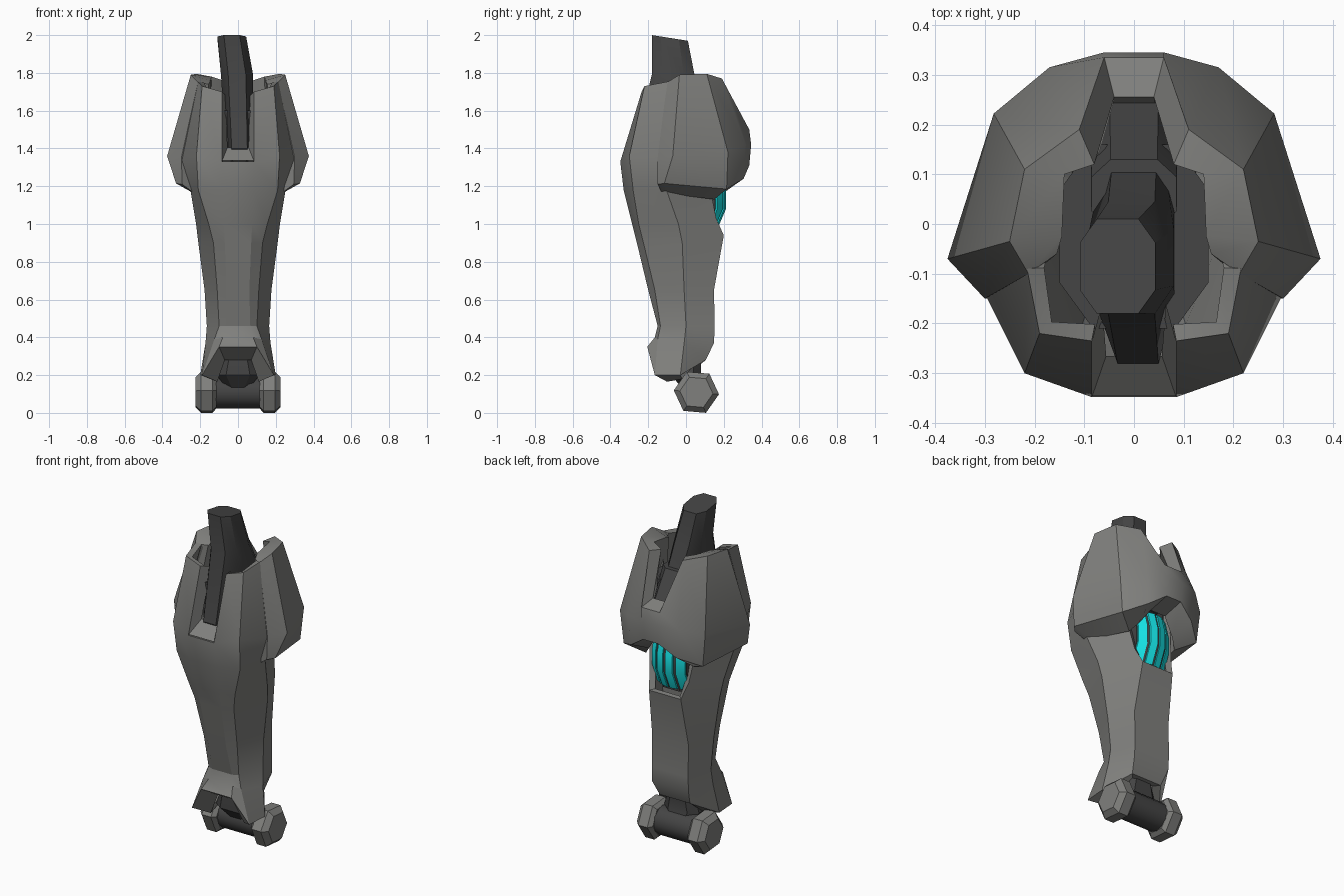
import bpy, bmesh, math

if "Cube" in bpy.data.objects:
    bpy.data.objects.remove(bpy.data.objects["Cube"])


def material(name, rgb):
    m = bpy.data.materials.new(name)
    m.diffuse_color = (*rgb, 1)
    m.use_nodes = True
    m.node_tree.nodes["Principled BSDF"].inputs["Base Color"].default_value = m.diffuse_color
    return m


GREY = material("armour grey", (.215, .215, .205))
DARK = material("dark metal", (.058, .058, .058))
CYAN = material("glow cyan", (.008, .78, .80))


def shade(ob, angle):
    bpy.ops.object.select_all(action='DESELECT')
    ob.select_set(True)
    bpy.context.view_layer.objects.active = ob
    bpy.ops.object.shade_smooth_by_angle(angle=math.radians(angle))


def make(name, verts, faces, mat, angle=30, fix=True):
    bm = bmesh.new()
    vs = [bm.verts.new(v) for v in verts]
    for f in faces:
        bm.faces.new([vs[i] for i in f])
    if fix:
        bmesh.ops.recalc_face_normals(bm, faces=bm.faces)
    me = bpy.data.meshes.new(name)
    bm.to_mesh(me)
    bm.free()
    ob = bpy.data.objects.new(name, me)
    bpy.context.collection.objects.link(ob)
    me.materials.append(mat)
    shade(ob, angle)
    return ob


def mirrored(cols):
    """Right-hand columns followed by their mirror images."""
    return cols + [[(-x, y, z) for x, y, z in c] for c in reversed(cols)]


def tube(name, rings, mat, angle=30):
    """Bridge equal rings of points and cap both ends."""
    n = len(rings[0])
    faces = [(r * n + i, r * n + (i + 1) % n, (r + 1) * n + (i + 1) % n, (r + 1) * n + i)
             for r in range(len(rings) - 1) for i in range(n)]
    faces += [tuple(range(n)), tuple(range((len(rings) - 1) * n, len(rings) * n))]
    return make(name, [p for r in rings for p in r], faces, mat, angle)


def octagon(z, cx, cy, hx, hy, tilt=0):
    pts = [(1, .5), (.55, 1), (-.55, 1), (-1, .5), (-1, -.5), (-.55, -1), (.55, -1), (1, -.5)]
    return [(cx + hx * a, cy + hy * b, z - tilt * b) for a, b in pts]


def disc(x, r, n, turn=0):
    return [(x, .055 + r * math.cos(t), .109 + r * math.sin(t))
            for t in [2 * math.pi * i / n + turn for i in range(n)]]


# Shin shell: front, corner, side and rear columns, each from top to bottom
front = [(.085, -.235, 1.70), (.085, -.348, 1.33), (.085, -.33, 1.18), (.075, -.285, 1.0),
         (.07, -.26, .9), (.06, -.2, .65), (.065, -.15, .46), (.08, -.165, .40),
         (.10, -.205, .35), (.07, -.09, .28)]
corner = [(.19, -.22, 1.73), (.22, -.30, 1.36), (.21, -.28, 1.18), (.155, -.25, 1.0),
          (.13, -.225, .9), (.11, -.165, .65), (.10, -.135, .46), (.125, -.15, .39),
          (.19, -.165, .2), (.11, -.10, .165)]
side = [(.215, -.09, 1.755), (.30, -.14, 1.34), (.25, -.10, 1.17), (.222, -.04, 1.0),
        (.21, -.02, .9), (.177, -.01, .65), (.165, 0, .46), (.172, -.01, .37),
        (.20, -.03, .2), (.12, -.02, .18)]
rear = [(.17, .09, 1.45), (.16, .11, 1.36), (.15, .13, 1.18), (.13, .16, 1.03),
        (.105, .20, .94), (.12, .148, .65), (.12, .152, .46), (.12, .148, .37),
        (.10, .105, .28), (.07, .07, .28)]
cols = mirrored([front, corner, side, rear])
rows, count = len(front), len(cols)
faces = []
for c in range(count):
    d = (c + 1) % count
    for r in range(rows - 1):
        if c == 3 and r < 4:        # rear window
            continue
        if c == count - 1 and r < 1:  # front groove
            continue
        faces.append((c * rows + r, c * rows + r + 1, d * rows + r + 1, d * rows + r))
shin = make("shin_shell", [p for c in cols for p in c], faces, GREY, 25, fix=False)
wall = shin.modifiers.new("thickness", 'SOLIDIFY')
wall.thickness = .035
wall.offset = -1
bpy.ops.object.modifier_apply(modifier=wall.name)
shade(shin, 25)

# Sloped liner of the front groove: two walls and a floor
edge = [(.084, -.233, 1.70), (.084, -.346, 1.335)]
deep = [(.064, -.16, 1.68), (.056, -.265, 1.405)]
ring = edge + [(-x, y, z) for x, y, z in reversed(edge)]
inner = deep + [(-x, y, z) for x, y, z in reversed(deep)]
make("groove_liner", ring + inner, [(i, i + 1, i + 5, i + 4) for i in range(3)], GREY)

# Calf guard: closed C-shaped shell; inner top, outer top, middle, low, inner low
calf = mirrored([
    [(.155, -.06, 1.74), (.212, -.10, 1.75), (.30, -.15, 1.35), (.295, -.15, 1.21), (.24, -.13, 1.17)],
    [(.145, -.025, 1.76), (.25, -.035, 1.79), (.375, -.07, 1.36), (.328, -.115, 1.215), (.23, -.09, 1.16)],
    [(.14, .10, 1.78), (.22, .11, 1.795), (.282, .222, 1.38), (.262, .215, 1.185), (.16, .15, 1.13)],
    [(.08, .12, 1.76), (.11, .19, 1.77), (.17, .315, 1.42), (.15, .305, 1.24), (.12, .18, 1.18)],
    [(.04, .255, 1.53), (.06, .335, 1.5), (.06, .345, 1.42), (.05, .335, 1.31), (.05, .20, 1.28)]])
tube("calf_guard", calf, GREY, 35)

# Dark inner core, rear filler and knee strut
tube("inner_core", [octagon(1.6, 0, -.025, .15, .185), octagon(1.25, 0, -.03, .14, .18),
                    octagon(.95, 0, 0, .10, .14)], DARK)
tube("rear_filler", [octagon(1.66, 0, .06, .085, .07), octagon(1.45, 0, .14, .09, .12),
                     octagon(1.34, 0, .14, .09, .11)], DARK)
tube("knee_strut", [octagon(1.985, -.033, -.085, .076, .095, .015),
                    octagon(1.79, -.005, -.068, .085, .113),
                    octagon(1.4, .008, -.03, .075, .25),
                    octagon(1.3, .008, -.03, .06, .2)], DARK)

# Glowing rear vents wrapped around a rounded dark backing
vent = [(.10, .955), (.165, .97), (.212, 1.08), (.212, 1.18), (.185, 1.28), (.10, 1.28)]


def vent_band(name, xs, drop, mat):
    tube(name, [[(x, y - drop - 4 * x * x, z) for y, z in vent] for x in xs], mat, 40)


vent_band("vent_backing", (-.112, -.06, 0, .06, .112), .008, DARK)
for i, x in enumerate((-.087, -.029, .029, .087)):
    vent_band("vent_strip_%d" % (i + 1), (x - .021, x + .021), 0, CYAN)

# Ankle link, axle and hexagonal end caps
tube("ankle_link", [octagon(.42, 0, .02, .08, .08), octagon(.28, 0, .0, .09, .08),
                    octagon(.2, 0, .0, .115, .08), octagon(.12, 0, .05, .05, .06)], DARK)
tube("ankle_axle", [disc(-.13, .085, 12), disc(.13, .085, 12)], DARK, 40)
for s, label in ((1, "right"), (-1, "left")):
    tube("axle_cap_" + label,
         [disc(s * x, r, 6, math.radians(-5))
          for x, r in ((.115, .095), (.135, .12), (.195, .12), (.225, .088))], GREY)
